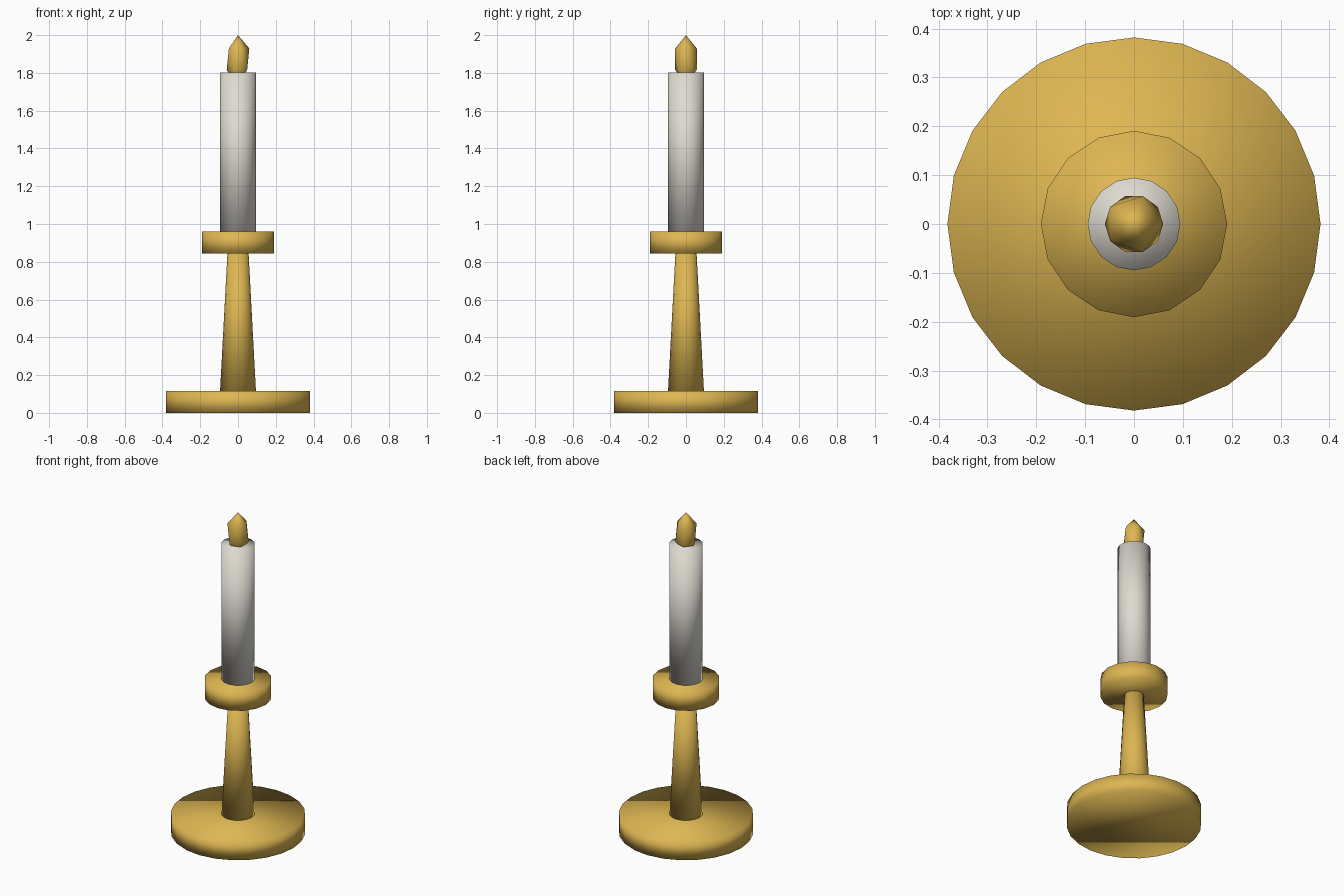
import bpy

cube = bpy.data.objects.get("Cube")
if cube:
    bpy.data.objects.remove(cube, do_unlink=True)


def make_material(name, rgb):
    mat = bpy.data.materials.new(name)
    mat.use_nodes = True
    color = (*rgb, 1.0)
    mat.diffuse_color = color
    mat.node_tree.nodes["Principled BSDF"].inputs["Base Color"].default_value = color
    return mat


gold = make_material("gold", (0.73, 0.47, 0.085))
wax = make_material("wax_white", (0.74, 0.71, 0.64))


def finish(name, mat):
    # Soft shading runs over every edge, caps included
    obj = bpy.context.object
    obj.name = obj.data.name = name
    obj.data.materials.append(mat)
    bpy.ops.object.shade_smooth()
    return obj


def turned_part(name, mat, sides, bottom, top, r_bottom, r_top):
    bpy.ops.mesh.primitive_cone_add(
        vertices=sides, radius1=r_bottom, radius2=r_top,
        depth=top - bottom, location=(0, 0, (bottom + top) / 2))
    return finish(name, mat)


# Holder: round foot, tapered stem and drip collar
turned_part("base", gold, 24, 0.0, 0.115, 0.382, 0.382)
turned_part("stem", gold, 16, 0.115, 0.845, 0.095, 0.056)
turned_part("collar", gold, 16, 0.845, 0.96, 0.191, 0.191)

# Candle
turned_part("candle", wax, 16, 0.96, 1.803, 0.095, 0.095)

# Flame: stretched low-poly ball, its lower tip sunk in the wax
bpy.ops.mesh.primitive_ico_sphere_add(subdivisions=1, radius=1, location=(0, 0, 1.872))
flame = finish("flame", gold)
flame.scale = (0.067, 0.067, 0.128)
